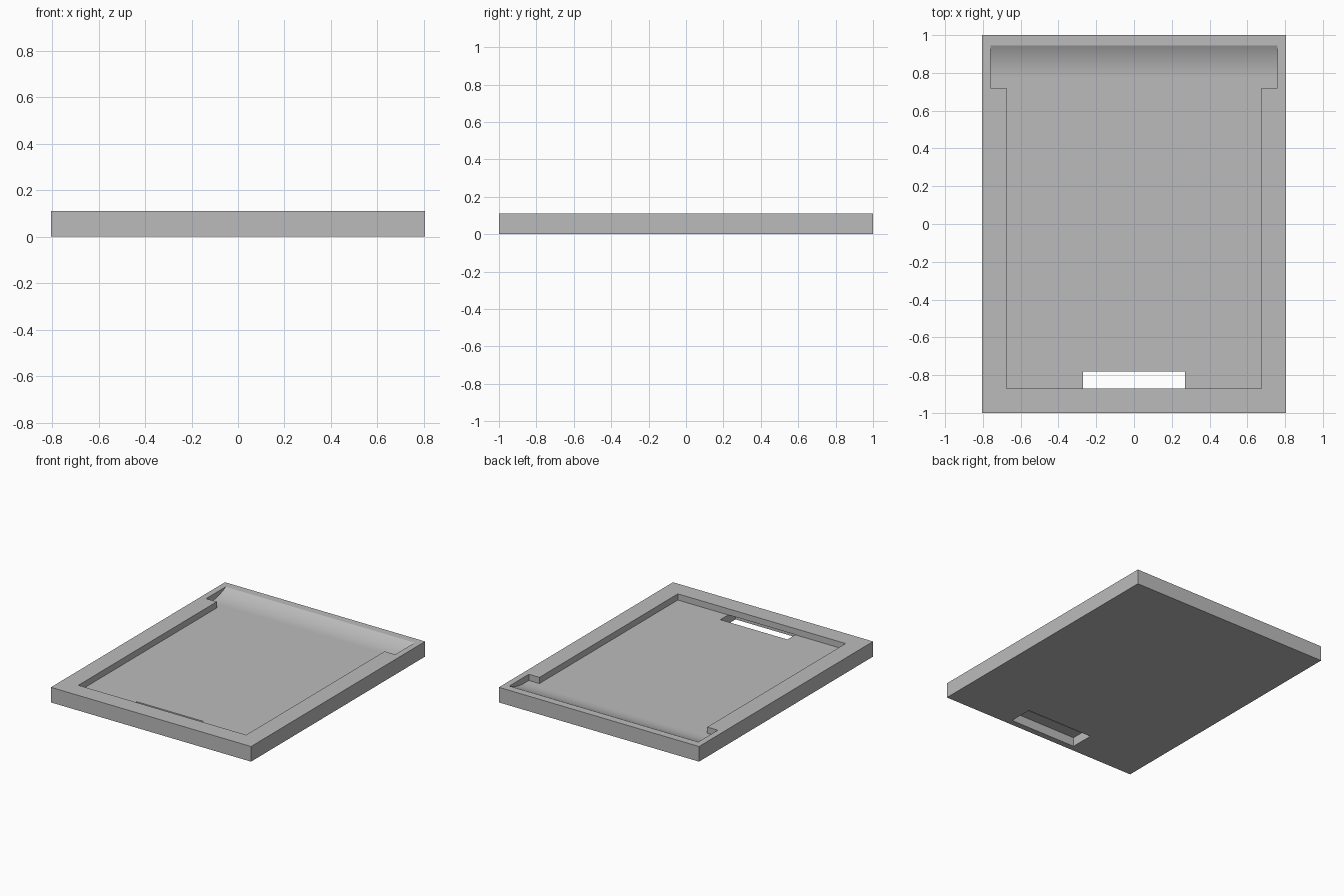
import bpy
import bmesh
from math import cos, sin, radians

if "Cube" in bpy.data.objects:
    bpy.data.objects.remove(bpy.data.objects["Cube"], do_unlink=True)

HEIGHT = 0.11
FLOOR = 0.065          # height of the recess floor
ABOVE = HEIGHT + 0.1   # cutters stick out past the top

grey = bpy.data.materials.new("plain grey")
grey.use_nodes = True
colour = (0.5, 0.5, 0.5, 1)
grey.diffuse_color = colour
grey.node_tree.nodes["Principled BSDF"].inputs["Base Color"].default_value = colour


def prism(name, half_width, profile):
    """Extrude a (y, z) profile symmetrically along x."""
    bm = bmesh.new()
    face = bm.faces.new([bm.verts.new((-half_width, y, z)) for y, z in profile])
    new = bmesh.ops.extrude_face_region(bm, geom=[face])["geom"]
    verts = [v for v in new if isinstance(v, bmesh.types.BMVert)]
    bmesh.ops.translate(bm, verts=verts, vec=(2 * half_width, 0, 0))
    bmesh.ops.recalc_face_normals(bm, faces=bm.faces)
    mesh = bpy.data.meshes.new(name)
    bm.to_mesh(mesh)
    bm.free()
    mesh.materials.append(grey)
    obj = bpy.data.objects.new(name, mesh)
    bpy.context.collection.objects.link(obj)
    return obj


def block(name, half_width, y0, y1, z0, z1):
    return prism(name, half_width, [(y0, z0), (y1, z0), (y1, z1), (y0, z1)])


def carve(target, cutter):
    cutter.hide_render = True
    mod = target.modifiers.new("carve", 'BOOLEAN')
    mod.operation = 'DIFFERENCE'
    mod.solver = 'EXACT'
    mod.object = cutter
    bpy.context.view_layer.objects.active = target
    bpy.ops.object.modifier_apply(modifier=mod.name)
    bpy.data.objects.remove(cutter, do_unlink=True)


tray = block("tray", 0.805, -1, 1, 0, HEIGHT)

# Shallow recess with straight sides
carve(tray, block("recess_cutter", 0.675, -0.87, 0.74, FLOOR, ABOVE))

# Wider back end, its floor curving up to the rim
STEPS, SWEEP, BACK = 12, radians(29), 0.945
radius = (HEIGHT - FLOOR) / (1 - cos(SWEEP))
start = BACK - radius * sin(SWEEP)
ramp = [(0.72, FLOOR)]
for i in range(STEPS + 1):
    a = SWEEP * i / STEPS
    ramp.append((start + radius * sin(a), FLOOR + radius * (1 - cos(a))))
ramp += [(BACK, ABOVE), (0.72, ABOVE)]
carve(tray, prism("ramp_cutter", 0.76, ramp))

# Slot through the floor, running back under the front rim
carve(tray, block("slot_cutter", 0.27, -0.955, -0.78, -0.1, FLOOR + 0.001))

# Smooth only the curved ramp
for poly in tray.data.polygons:
    poly.use_smooth = 0.01 < abs(poly.normal.y) < 0.9
